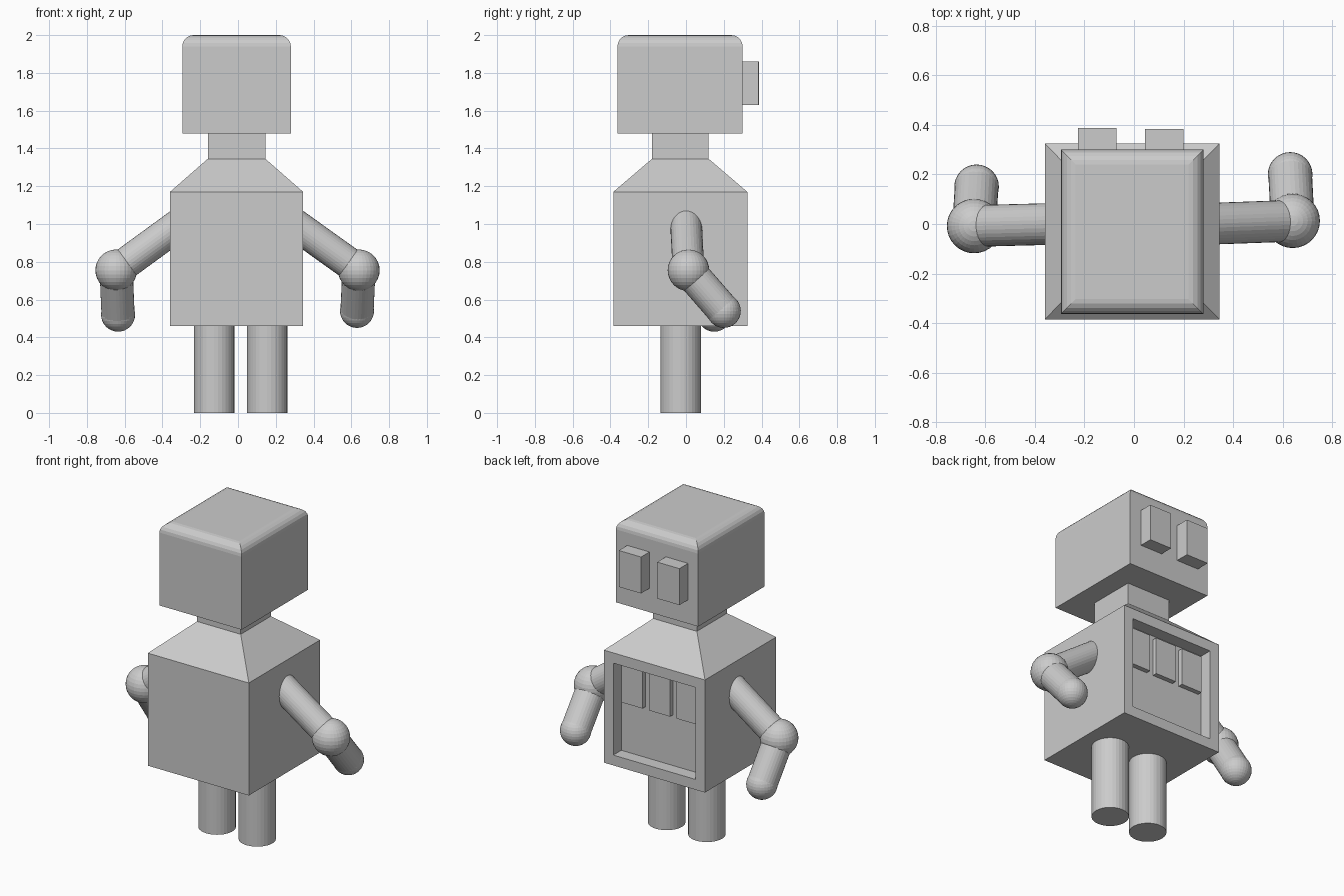
import bpy, bmesh, math
from mathutils import Vector

if "Cube" in bpy.data.objects:
    bpy.data.objects.remove(bpy.data.objects["Cube"])

grey = bpy.data.materials.new("plain_grey")
grey.use_nodes = True
grey.diffuse_color = (0.6, 0.6, 0.6, 1)
grey.node_tree.nodes["Principled BSDF"].inputs["Base Color"].default_value = (0.6, 0.6, 0.6, 1)


def finish(name, bm):
    bmesh.ops.recalc_face_normals(bm, faces=bm.faces[:])
    mesh = bpy.data.meshes.new(name)
    bm.to_mesh(mesh)
    bm.free()
    mesh.materials.append(grey)
    obj = bpy.data.objects.new(name, mesh)
    bpy.context.collection.objects.link(obj)
    return obj


def loft(rings):
    """Stack rectangles given as (x0, x1, y0, y1, z) into a closed solid."""
    bm = bmesh.new()
    loops = [[bm.verts.new(p) for p in
              ((x0, y0, z), (x1, y0, z), (x1, y1, z), (x0, y1, z))]
             for x0, x1, y0, y1, z in rings]
    for low, high in zip(loops, loops[1:]):
        for i in range(4):
            j = (i + 1) % 4
            bm.faces.new((low[i], low[j], high[j], high[i]))
    bm.faces.new(loops[0][::-1])
    bm.faces.new(loops[-1])
    bm.normal_update()
    return bm


def box(name, x0, x1, y0, y1, z0, z1):
    return finish(name, loft([(x0, x1, y0, y1, z0), (x0, x1, y0, y1, z1)]))


def rod(name, start, end, radius):
    start, end = Vector(start), Vector(end)
    axis = end - start
    bm = bmesh.new()
    bmesh.ops.create_cone(bm, cap_ends=True, segments=32, radius1=radius,
                          radius2=radius, depth=axis.length)
    obj = finish(name, bm)
    obj.location = (start + end) / 2
    obj.rotation_euler = axis.to_track_quat('Z', 'Y').to_euler()


def ball(name, centre, radius):
    bm = bmesh.new()
    bmesh.ops.create_uvsphere(bm, u_segments=32, v_segments=16, radius=radius)
    finish(name, bm).location = centre


# Torso with sloped shoulders and neck
torso_base = (-0.36, 0.345, -0.385, 0.325)
neck = (-0.16, 0.145, -0.18, 0.12)
bm = loft([(*torso_base, 0.46), (*torso_base, 1.17), (*neck, 1.345), (*neck, 1.49)])

# Recessed chest panel
panel = max(bm.faces, key=lambda f: f.normal.y)
bmesh.ops.inset_individual(bm, faces=[panel], thickness=0.065, use_even_offset=True)
floor = bmesh.ops.extrude_discrete_faces(bm, faces=[panel])["faces"][0]
bmesh.ops.translate(bm, verts=floor.verts[:], vec=(0, -0.08, 0))
finish("torso", bm)

# Three raised keys inside the panel
for i in range(3):
    x = -0.2 + 0.192 * i
    box(f"chest_key_{i + 1}", x - 0.073, x + 0.073, 0.24, 0.275, 0.845, 1.08)

# Head with rounded top edges
hx0, hx1, hy0, hy1 = -0.295, 0.28, -0.363, 0.3
radius = 0.06
head = [(hx0, hx1, hy0, hy1, 1.48)]
for step in range(6):
    a = math.radians(18 * step)
    d = radius * (1 - math.cos(a))
    head.append((hx0 + d, hx1 - d, hy0 + d, hy1 - d, 2 - radius + radius * math.sin(a)))
finish("head", loft(head))

# Block eyes
box("right_eye", -0.225, -0.07, 0.29, 0.387, 1.63, 1.86)
box("left_eye", 0.045, 0.2, 0.29, 0.384, 1.63, 1.86)

# Legs
for side, x in (("right", -0.126), ("left", 0.154)):
    rod(f"{side}_leg", (x, -0.028, 0), (x, -0.028, 0.5), 0.107)

# Arms: shoulder, elbow and hand points
arms = {
    "right": ((-0.22, 0.003, 1.065), (-0.645, -0.008, 0.755), (-0.635, 0.15, 0.52)),
    "left": ((0.2, -0.003, 1.07), (0.64, 0.013, 0.755), (0.63, 0.2, 0.54)),
}
for side, (shoulder, elbow, hand) in arms.items():
    rod(f"{side}_upper_arm", shoulder, elbow, 0.084)
    ball(f"{side}_elbow", elbow, 0.11)
    rod(f"{side}_forearm", elbow, hand, 0.088)
    ball(f"{side}_hand", hand, 0.09)
